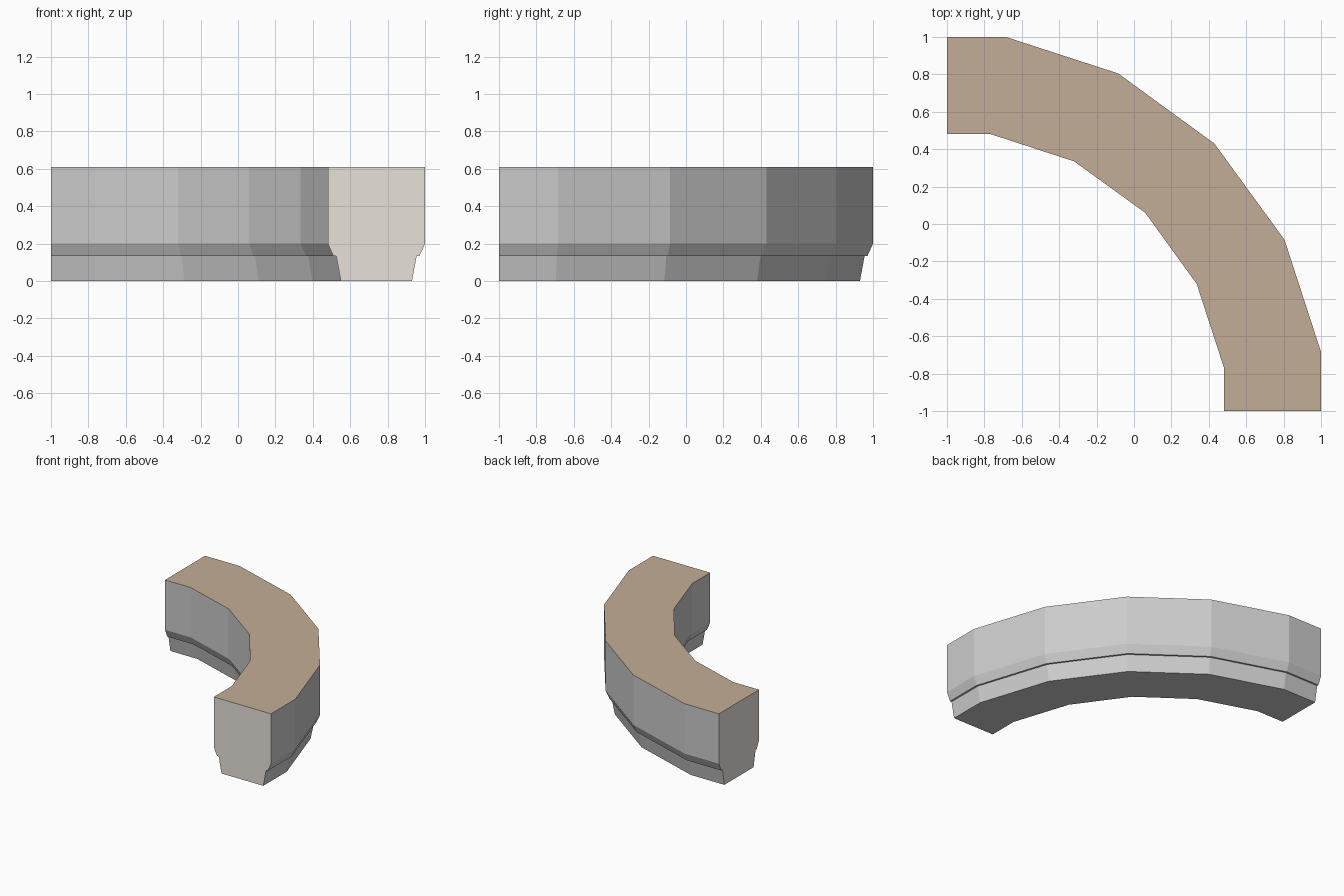
import bpy, bmesh
from mathutils import Vector

if "Cube" in bpy.data.objects:
    bpy.data.objects.remove(bpy.data.objects["Cube"])

# Plan outline of half the curve (outer, inner); mirrored over the diagonal x = y
half = [((-1, 1), (-1, .48)), ((-.685, 1), (-.765, .48)),
        ((-.085, .805), (-.32, .335)), ((.43, .43), (.06, .06))]
stations = half + [((o[1], o[0]), (i[1], i[0])) for o, i in reversed(half[:-1])]

# Side profile: (inset from each wall, height), bottom to top
profile = [(.07, 0), (.045, .133), (.03, .133), (0, .2), (0, .61)]
WIDTH = .52


def material(name, colour):
    m = bpy.data.materials.new(name)
    m.diffuse_color = (*colour, 1)
    m.use_nodes = True
    m.node_tree.nodes["Principled BSDF"].inputs["Base Color"].default_value = m.diffuse_color
    return m


bm = bmesh.new()
loops = []
for o, i in stations:
    o, i = Vector(o), Vector(i)
    outer = [(*o.lerp(i, d / WIDTH), z) for d, z in profile]
    inner = [(*i.lerp(o, d / WIDTH), z) for d, z in profile]
    loops.append([bm.verts.new(p) for p in outer + inner[::-1]])

# Sweep the section along the curve; the strip between the two top edges is brown
n = len(loops[0])
top = len(profile) - 1
for a, b in zip(loops, loops[1:]):
    for k in range(n):
        f = bm.faces.new((a[k], b[k], b[(k + 1) % n], a[(k + 1) % n]))
        f.material_index = 1 if k == top else 0

# Cut end faces
for ends in (loops[0], loops[-1]):
    bm.faces.new(ends).material_index = 2
bmesh.ops.recalc_face_normals(bm, faces=bm.faces)

mesh = bpy.data.meshes.new("curved_wall")
bm.to_mesh(mesh)
bm.free()
mesh.materials.append(material("wall_grey", (.8, .8, .8)))
mesh.materials.append(material("top_brown", (.55, .42, .31)))
mesh.materials.append(material("end_beige", (.8, .76, .7)))
bpy.context.collection.objects.link(bpy.data.objects.new("curved_wall", mesh))
